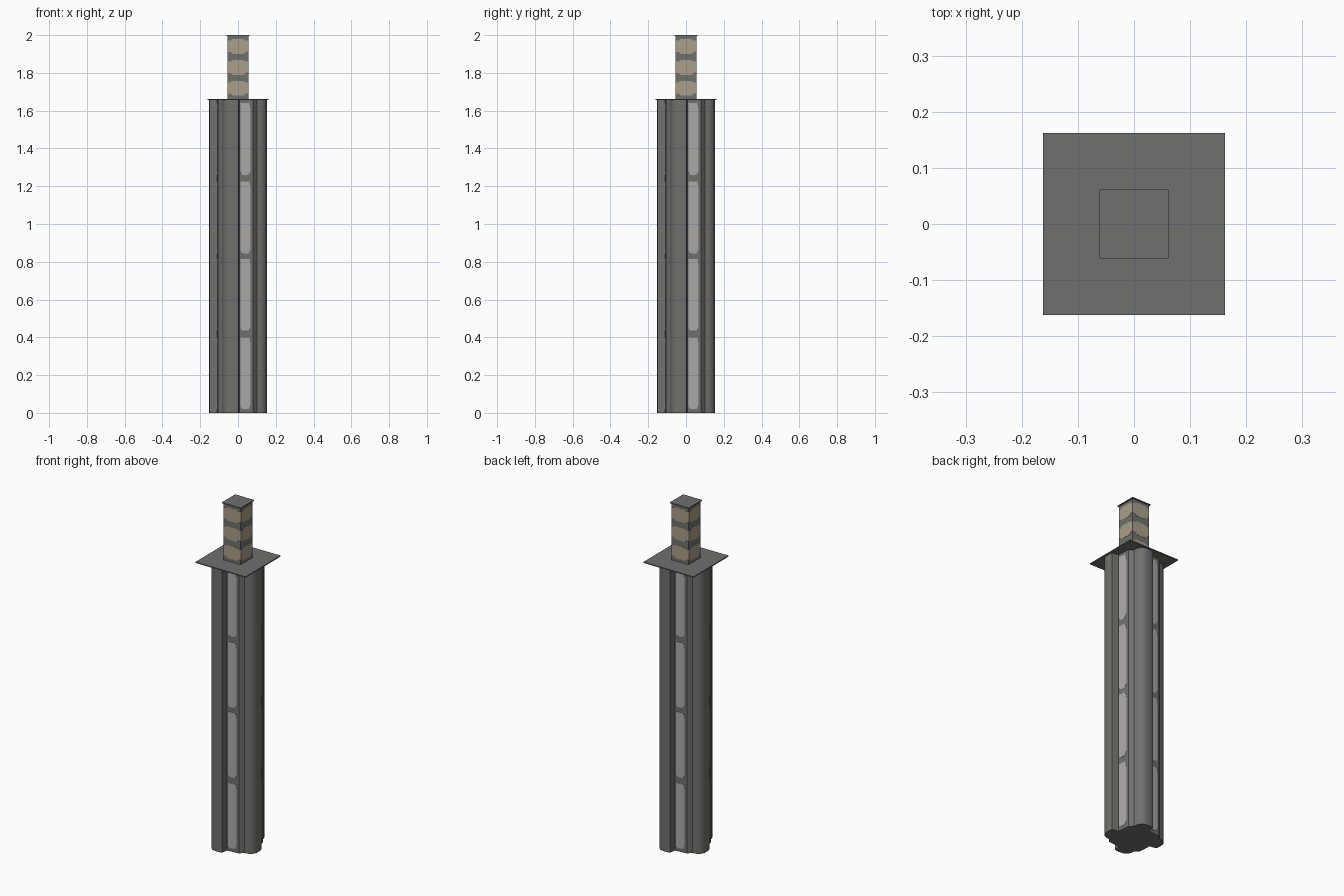
import bpy, bmesh, math
from mathutils import Vector, Matrix

if "Cube" in bpy.data.objects:
    bpy.data.objects.remove(bpy.data.objects["Cube"])


def material(name, rgb):
    lin = [(c / 255 / 12.92) if c < 10 else ((c / 255 + 0.055) / 1.055) ** 2.4 for c in rgb]
    m = bpy.data.materials.new(name)
    m.diffuse_color = (*lin, 1)
    m.use_nodes = True
    m.node_tree.nodes["Principled BSDF"].inputs["Base Color"].default_value = m.diffuse_color
    return m


STONE = material("dark_grey_stone", (112, 112, 109))
GLASS = material("pale_grey_panel", (173, 170, 170))
TAN = material("tan_panel", (170, 159, 137))


def finish(name, bm, mat):
    bmesh.ops.recalc_face_normals(bm, faces=bm.faces)
    me = bpy.data.meshes.new(name)
    bm.to_mesh(me)
    bm.free()
    me.materials.append(mat)
    ob = bpy.data.objects.new(name, me)
    bpy.context.collection.objects.link(ob)
    return ob


def prism(name, points, offset, mat):
    """Closed outline extruded along an offset vector."""
    bm = bmesh.new()
    face = bm.faces.new([bm.verts.new(p) for p in points])
    new = bmesh.ops.extrude_face_region(bm, geom=[face])["geom"]
    bmesh.ops.translate(bm, vec=offset, verts=[v for v in new if isinstance(v, bmesh.types.BMVert)])
    if not any(f.is_valid and f is face for f in bm.faces):
        bm.faces.new([v for v in bm.verts][:len(points)])
    return finish(name, bm, mat)


def square(half, z):
    return [(-half, -half, z), (half, -half, z), (half, half, z), (-half, half, z)]


def rot(k):
    return Matrix.Rotation(k * math.pi / 2, 3, 'Z')


# Shaft: pinwheel section, one quarter repeated four times
quarter = [(-.085, -.100), (-.082, -.122), (-.075, -.137), (-.060, -.149), (-.045, -.153),
           (-.028, -.154), (-.010, -.153), (.002, -.150), (.007, -.112),
           (.080, -.106)]
outline = [rot(k) @ Vector((x, y, 0)) for k in range(4) for x, y in quarter]
shaft = prism("shaft", outline, (0, 0, 1.66), STONE)
bpy.context.view_layer.objects.active = shaft
shaft.select_set(True)
bpy.ops.object.shade_smooth_by_angle(angle=math.radians(32))

# Ledge, upper block and cap
prism("ledge_plate", square(.162, 1.657), (0, 0, .006), STONE)
prism("upper_block", square(.055, 1.66), (0, 0, .337), STONE)
prism("cap_plate", square(.0615, 1.995), (0, 0, .005), STONE)

# Tall pale panels in the recessed facets, four per side
a, b = Vector((.007, -.112, 0)), Vector((.080, -.106, 0))
along = (b - a).normalized()
out = Vector((along.y, -along.x, 0))
panel = [(.007, .012), (.016, 0), (.048, 0), (.060, .022), (.060, .345),
         (.053, .38), (.007, .38)]
for k in range(4):
    for i, z in enumerate((.02, .435, .845, 1.26)):
        pts = [rot(k) @ (a + along * u + Vector((0, 0, z + v)) - out * .001) for u, v in panel]
        prism(f"shaft_panel_{k}_{i}", pts, rot(k) @ out * .002, GLASS)

# Tan bands with a wavy edge on the upper block
band = [(-.054, .010), (-.038, .010), (-.028, 0), (.032, 0), (.042, .012), (.054, .012),
        (.054, .070), (.040, .070), (.028, .078), (-.030, .078), (-.040, .070), (-.054, .070)]
for k in range(4):
    for i, z in enumerate((1.680, 1.790, 1.901)):
        pts = [rot(k) @ Vector((x, -.0545, z + v)) for x, v in band]
        prism(f"block_band_{k}_{i}", pts, rot(k) @ Vector((0, -.0015, 0)), TAN)
